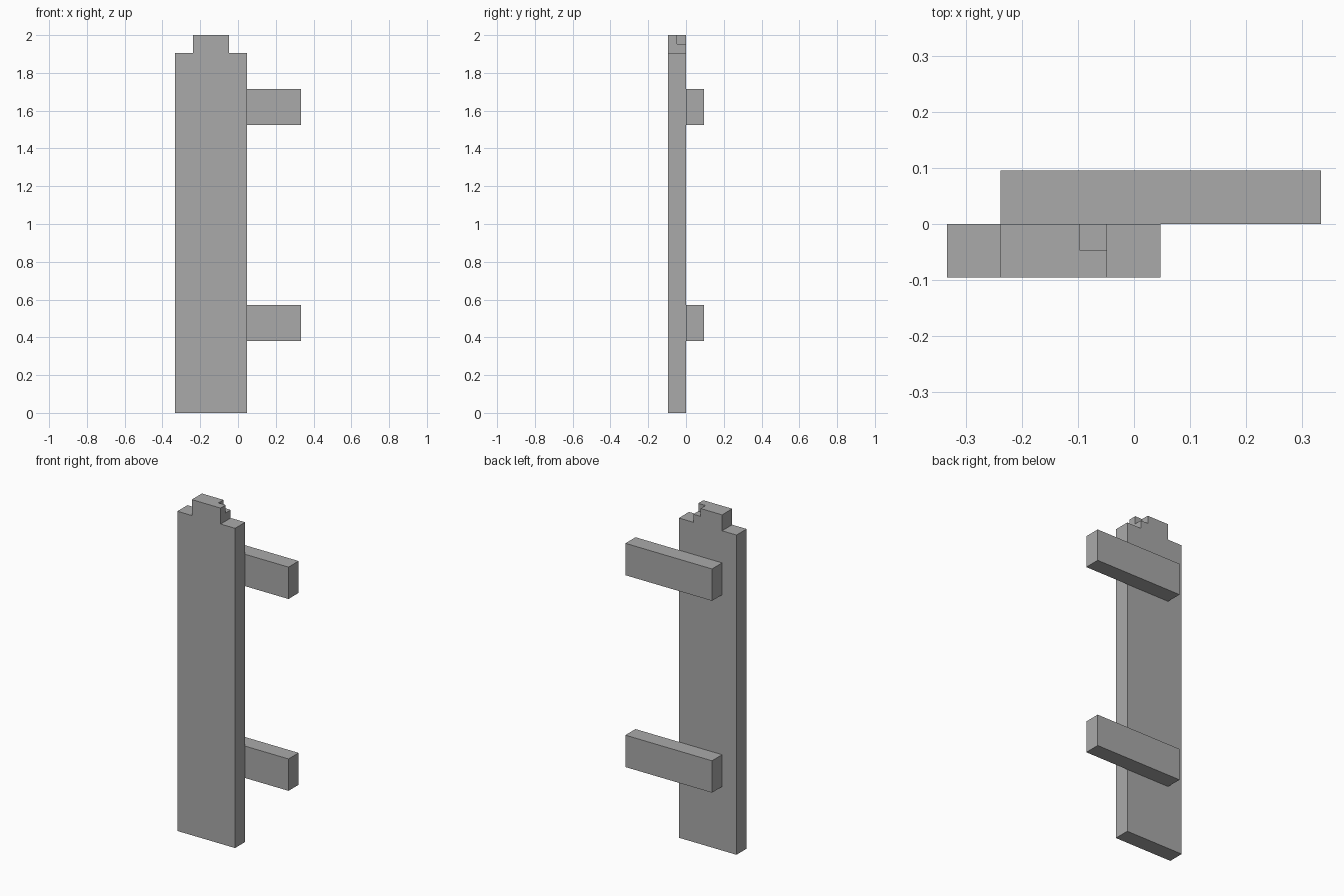
import bpy
import bmesh

cube = bpy.data.objects.get("Cube")
if cube:
    bpy.data.objects.remove(cube, do_unlink=True)

grey = bpy.data.materials.new("plain grey")
grey.use_nodes = True
colour = (0.4, 0.4, 0.4, 1)
grey.diffuse_color = colour
grey.node_tree.nodes["Principled BSDF"].inputs["Base Color"].default_value = colour


def extrude_profile(name, points, y_front, y_back):
    """Extrude an outline in the xz plane from y_front to y_back."""
    bm = bmesh.new()
    face = bm.faces.new([bm.verts.new((x, y_front, z)) for x, z in points])
    result = bmesh.ops.extrude_face_region(bm, geom=[face])
    for item in result["geom"]:
        if isinstance(item, bmesh.types.BMVert):
            item.co.y = y_back
    bmesh.ops.recalc_face_normals(bm, faces=bm.faces[:])
    mesh = bpy.data.meshes.new(name)
    bm.to_mesh(mesh)
    bm.free()
    mesh.materials.append(grey)
    obj = bpy.data.objects.new(name, mesh)
    bpy.context.collection.objects.link(obj)
    return obj


def rectangle(left, right, bottom, top):
    return [(left, bottom), (right, bottom), (right, top), (left, top)]


# Upright board with a tab on its top edge
tab_left, tab_right, shoulder = -0.238, -0.048, 1.905
board = extrude_profile("upright_board", [
    (-0.333, 0), (0.047, 0), (0.047, shoulder), (tab_right, shoulder),
    (tab_right, 2), (tab_left, 2), (tab_left, shoulder), (-0.333, shoulder),
], -0.095, 0)

# Small corner notch at the back of the tab
cutter = extrude_profile("notch_cutter", rectangle(-0.096, 0, 1.953, 2.1), -0.047, 0.1)
cutter.hide_render = True
cutter.hide_set(True)
notch = board.modifiers.new("notch", "BOOLEAN")
notch.operation = "DIFFERENCE"
notch.solver = "EXACT"
notch.object = cutter

# Apply the cut so the cutter can go
bpy.context.view_layer.update()
evaluated = board.evaluated_get(bpy.context.evaluated_depsgraph_get())
cut_mesh = bpy.data.meshes.new_from_object(evaluated)
board.modifiers.clear()
board.data = cut_mesh
bpy.data.objects.remove(cutter, do_unlink=True)

# Two rails across the back
for name, bottom in (("lower_rail", 0.381), ("upper_rail", 1.524)):
    extrude_profile(name, rectangle(tab_left, 0.333, bottom, bottom + 0.19), 0, 0.095)
